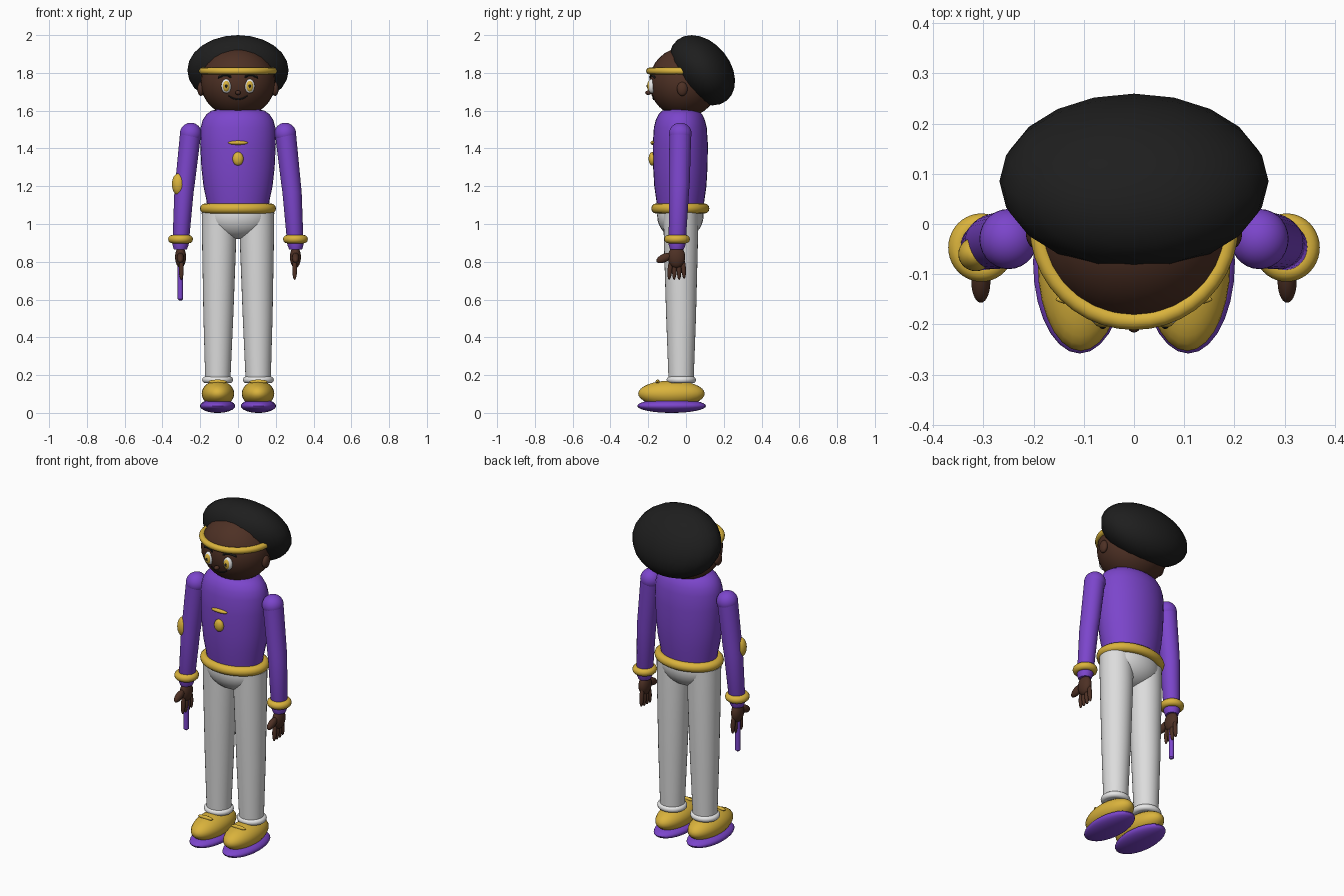
import bpy, bmesh, math
from mathutils import Matrix, Vector

cube = bpy.data.objects.get("Cube")
if cube:
    bpy.data.objects.remove(cube, do_unlink=True)


def material(name, rgb):
    m = bpy.data.materials.new(name)
    m.use_nodes = True
    m.diffuse_color = (*rgb, 1)
    m.node_tree.nodes["Principled BSDF"].inputs["Base Color"].default_value = (*rgb, 1)
    return m


purple = material("purple cloth", (0.2, 0.06, 0.6))
gold = material("gold", (0.7, 0.45, 0.045))
skin = material("brown skin", (0.075, 0.03, 0.018))
black = material("black hair", (0.013, 0.013, 0.013))
grey = material("pale trousers", (0.72, 0.72, 0.72))
white = material("white", (0.85, 0.85, 0.85))


def add(name, bm, mat):
    bmesh.ops.recalc_face_normals(bm, faces=bm.faces)
    mesh = bpy.data.meshes.new(name)
    bm.to_mesh(mesh)
    bm.free()
    mesh.materials.append(mat)
    ob = bpy.data.objects.new(name, mesh)
    bpy.context.collection.objects.link(ob)
    bpy.ops.object.select_all(action='DESELECT')
    ob.select_set(True)
    bpy.context.view_layer.objects.active = ob
    bpy.ops.object.shade_smooth_by_angle(angle=math.radians(40))
    return ob


def blob(name, loc, radii, mat, tilt=(0, 'X'), seg=28, rings=16):
    bm = bmesh.new()
    bmesh.ops.create_uvsphere(bm, u_segments=seg, v_segments=rings, radius=1)
    bm.transform(Matrix.Translation(loc) @ Matrix.Rotation(math.radians(tilt[0]), 4, tilt[1])
                 @ Matrix.Diagonal((*radii, 1)))
    return add(name, bm, mat)


def skin_rings(name, rings, mat, closed=False):
    """Bridge equal rings of points; cap the ends unless closed."""
    bm = bmesh.new()
    rows = [[bm.verts.new(p) for p in r] for r in rings]
    n = len(rows[0])
    for a, b in zip(rows, rows[1:] + rows[:1] if closed else rows[1:]):
        for i in range(n):
            j = (i + 1) % n
            bm.faces.new((a[i], a[j], b[j], b[i]))
    if not closed:
        bm.faces.new(rows[0])
        bm.faces.new(rows[-1])
    return add(name, bm, mat)


def circle(n):
    return [(math.cos(2 * math.pi * i / n), math.sin(2 * math.pi * i / n)) for i in range(n)]


def loft(name, sections, mat, n=32):
    """Stack of horizontal ellipses given as (z, x, y, rx, ry)."""
    skin_rings(name, [[(x + rx * c, y + ry * s, z) for c, s in circle(n)]
                      for z, x, y, rx, ry in sections], mat)


def band(name, loc, rx, ry, t, mat):
    """Ring lying flat, with tube radius t."""
    x, y, z = loc
    skin_rings(name, [[(x + (rx + t * u) * c, y + (ry + t * u) * s, z + t * v)
                       for u, v in circle(12)] for c, s in circle(40)], mat, True)


def tube(name, points, r, mat):
    """Thin round line running mostly sideways."""
    skin_rings(name, [[(p[0], p[1] + r * c, p[2] + r * s) for c, s in circle(8)]
                      for p in points], mat)


# Head
HEAD, HR = Vector((0, -0.01, 1.75)), Vector((0.198, 0.185, 0.185))
blob("head", HEAD, HR, skin)


def on_face(x, z):
    d = 1 - (x / HR.x) ** 2 - ((z - HEAD.z) / HR.z) ** 2
    return (x, HEAD.y - HR.y * math.sqrt(d), z)


blob("nose", (0, -0.2, 1.695), (0.014, 0.016, 0.012), skin)
tube("mouth", [on_face(0.01 * i, 1.66 + 0.0008 * i * i) for i in range(-5, 6)], 0.004, black)
band("headband", (0, -0.003, 1.81), 0.19, 0.19, 0.018, gold)

# Hair: rounded mass leaning forward at the top
bm = bmesh.new()
bmesh.ops.create_uvsphere(bm, u_segments=20, v_segments=12, radius=1)
for v in bm.verts:
    x, y, z = v.co
    v.co = (0.268 * x, 0.085 + 0.166 * y - 0.055 * z, 1.814 + 0.186 * z)
add("hair", bm, black)

# Torso, belt and hips
loft("shirt", [(1.07, 0, -0.03, 0.16, 0.12), (1.13, 0, -0.03, 0.168, 0.128),
               (1.2, 0, -0.03, 0.183, 0.138), (1.3, 0, -0.03, 0.194, 0.144),
               (1.42, 0, -0.03, 0.2, 0.146), (1.51, 0, -0.03, 0.198, 0.14),
               (1.55, 0, -0.03, 0.187, 0.13), (1.58, 0, -0.03, 0.168, 0.116),
               (1.6, 0, -0.03, 0.14, 0.096), (1.612, 0, -0.03, 0.09, 0.06)], purple)
band("belt", (0, -0.03, 1.082), 0.174, 0.127, 0.027, gold)
blob("hips", (0, -0.03, 1.045), (0.175, 0.123, 0.125), grey)
blob("chest_medallion", (0, -0.178, 1.345), (0.029, 0.02, 0.036), gold)
blob("chest_bar", (0, -0.175, 1.43), (0.052, 0.013, 0.011), gold)

for side, s in (("left", 1), ("right", -1)):
    # Face details
    blob(side + "_ear", (0.197 * s, -0.02, 1.715), (0.018, 0.028, 0.037), skin)
    blob(side + "_eye", (0.062 * s, -0.182, 1.73), (0.027, 0.02, 0.038), white)
    blob(side + "_iris", (0.062 * s, -0.192, 1.73), (0.019, 0.014, 0.029), gold)
    blob(side + "_pupil", (0.062 * s, -0.203, 1.73), (0.007, 0.006, 0.01), black)
    tube(side + "_brow", [on_face(s * x, z) for x, z in
                          ((0.035, 1.778), (0.055, 1.786), (0.08, 1.786), (0.105, 1.776))],
         0.006, black)

    # Arm
    blob(side + "_shoulder", (0.25 * s, -0.03, 1.478), (0.058, 0.06, 0.058), purple)
    loft(side + "_sleeve", [(1.49, 0.25 * s, -0.03, 0.056, 0.058),
                            (1.22, 0.28 * s, -0.035, 0.052, 0.055),
                            (1.17, 0.286 * s, -0.037, 0.051, 0.053),
                            (0.89, 0.304 * s, -0.047, 0.043, 0.045),
                            (0.865, 0.305 * s, -0.048, 0.034, 0.036)], purple)
    band(side + "_cuff", (0.304 * s, -0.047, 0.92), 0.044, 0.046, 0.022, gold)

    # Hand
    blob(side + "_palm", (0.304 * s, -0.05, 0.825), (0.029, 0.046, 0.058), skin)
    blob(side + "_thumb", (0.305 * s, -0.115, 0.82), (0.019, 0.045, 0.022), skin, (25, 'X'))
    for i in range(4):
        blob(f"{side}_finger_{i + 1}", (0.3 * s, -0.085 + 0.024 * i, 0.76 + 0.006 * (i == 3)),
             (0.013, 0.0125, 0.056), skin, (3 * i - 5, 'X'), 14, 10)

    # Leg
    loft(side + "_leg", [(1.06, 0.1 * s, -0.028, 0.092, 0.092), (0.9, 0.1 * s, -0.027, 0.09, 0.09),
                         (0.51, 0.104 * s, -0.026, 0.079, 0.079),
                         (0.16, 0.107 * s, -0.026, 0.066, 0.066)], grey)
    band(side + "_ankle_band", (0.108 * s, -0.025, 0.175), 0.064, 0.06, 0.018, white)

    # Shoe
    blob(side + "_shoe", (0.106 * s, -0.077, 0.102), (0.086, 0.176, 0.069), gold)
    blob(side + "_sole", (0.108 * s, -0.076, 0.037), (0.093, 0.182, 0.037), purple)
    blob(side + "_shoe_lace", (0.108 * s, -0.15, 0.165), (0.048, 0.011, 0.011), gold)

# Right arm badge and held wand
blob("elbow_badge", (-0.315, -0.06, 1.21), (0.035, 0.034, 0.058), gold)
loft("wand", [(0.595, -0.305, -0.05, 0.007, 0.007), (0.602, -0.305, -0.05, 0.014, 0.014),
              (0.82, -0.305, -0.05, 0.014, 0.014)], purple, 16)
